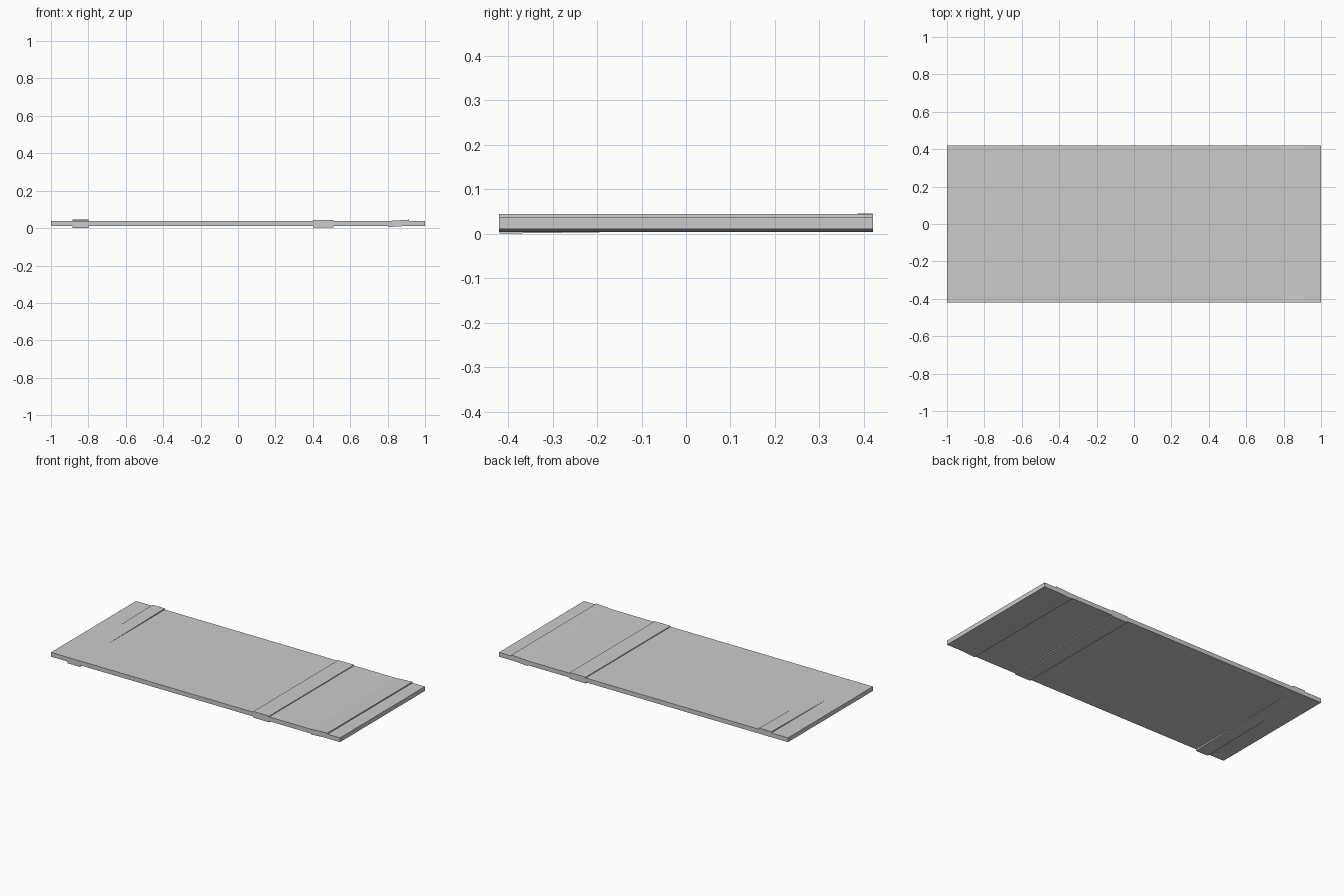
import bpy, math

if "Cube" in bpy.data.objects:
    bpy.data.objects.remove(bpy.data.objects["Cube"])

W = 0.84  # depth of the board along y


def slab(name, x0, x1, z0, z1, rot=(0, 0, 0)):
    """Box spanning the full depth, optionally tilted a little."""
    bpy.ops.mesh.primitive_cube_add(size=1, location=((x0 + x1) / 2, 0, (z0 + z1) / 2), rotation=rot)
    ob = bpy.context.object
    ob.name = name
    ob.scale = (x1 - x0, W, z1 - z0)
    return ob


# Main flat board
slab("board", -1.0, 1.0, 0.011, 0.038)

# Cross battens, very slightly proud of the board
slab("centre_batten", 0.40, 0.51, 0.004, 0.043)
slab("right_batten", 0.80, 0.915, 0.009, 0.0415, (0, -math.radians(3.5), 0))
slab("left_batten", -0.885, -0.80, 0.006, 0.04, (math.radians(0.75), 0, 0))
